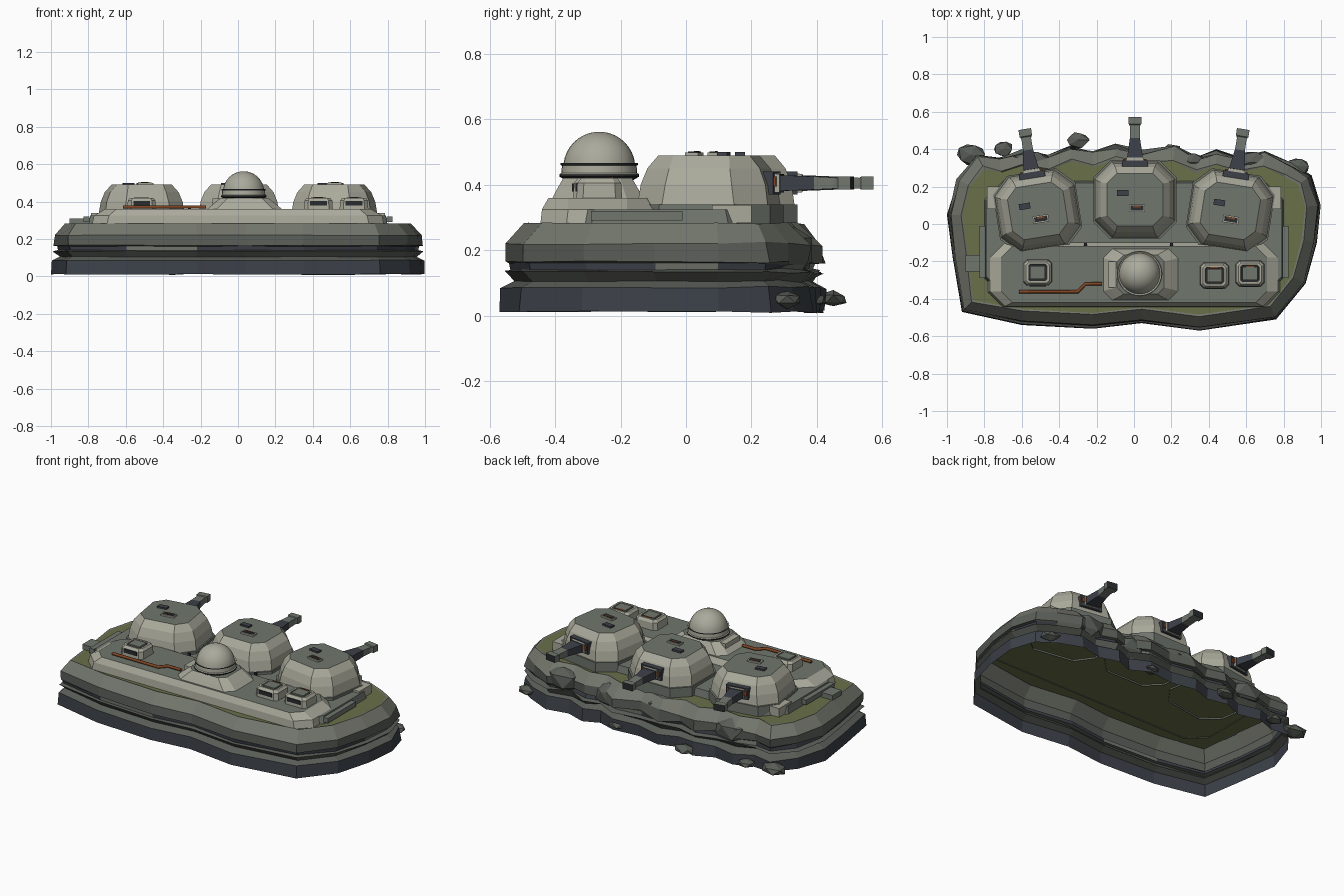
import bpy, bmesh, math, random
from mathutils import Vector, Matrix

random.seed(4)
default_cube = bpy.data.objects.get("Cube")
if default_cube:
    bpy.data.objects.remove(default_cube, do_unlink=True)


def make_material(name, red, green, blue):
    material = bpy.data.materials.new(name)
    material.use_nodes = True
    colour = (red, green, blue, 1)
    material.diffuse_color = colour
    material.node_tree.nodes["Principled BSDF"].inputs["Base Color"].default_value = colour
    return material


LIGHT = make_material("light concrete", .40, .40, .33)
DECK = make_material("grey concrete", .16, .18, .155)
ROCK = make_material("grey rock", .17, .18, .15)
DARK_ROCK = make_material("dark grey rock", .10, .11, .095)
SLATE = make_material("blue slate", .045, .053, .066)
GRASS = make_material("olive grass", .14, .16, .065)
RUST = make_material("rust", .22, .06, .018)
BLACK = make_material("dark steel", .022, .024, .026)


def finish(name, mesh_data, materials, matrix=None):
    mesh = bpy.data.meshes.new(name)
    if matrix:
        mesh_data.transform(matrix)
    mesh_data.to_mesh(mesh)
    mesh_data.free()
    for material in materials:
        mesh.materials.append(material)
    obj = bpy.data.objects.new(name, mesh)
    bpy.context.collection.objects.link(obj)
    return obj


def loft(name, rings, band_materials, top=None, bottom=None, matrix=None, patch=None):
    """Skin anticlockwise rings; one material for each band, and optional caps."""
    bm = bmesh.new()
    materials = list(dict.fromkeys(m for m in band_materials + [top, bottom, patch] if m))
    loops = [[bm.verts.new(p) for p in ring] for ring in rings]
    for low, high, material in zip(loops, loops[1:], band_materials):
        for i in range(len(low)):
            j = (i + 1) % len(low)
            face = bm.faces.new((low[i], low[j], high[j], high[i]))
            patched = patch and material == SLATE and low is not loops[0] and random.random() < .3
            face.material_index = materials.index(patch if patched else material)
    if top:
        bm.faces.new(loops[-1]).material_index = materials.index(top)
    if bottom:
        bm.faces.new(loops[0][::-1]).material_index = materials.index(bottom)
    return finish(name, bm, materials, matrix)


def octagon(x, y, half_x, half_y, cut, z):
    a, b = half_x - cut, half_y - cut
    corners = [(-a, -half_y), (a, -half_y), (half_x, -b), (half_x, b),
               (a, half_y), (-a, half_y), (-half_x, b), (-half_x, -b)]
    return [(x + u, y + v, z) for u, v in corners]


def box(name, centre, size, material, matrix=None):
    bm = bmesh.new()
    bmesh.ops.create_cube(bm, size=1)
    bm.transform(Matrix.Translation(centre) @ Matrix.Diagonal((*size, 1)))
    return finish(name, bm, [material], matrix)


def lathe(name, x, y, profile, materials, sides=32):
    rings = []
    for radius, z in profile:
        rings.append([(x + radius * math.cos(math.tau * i / sides),
                       y + radius * math.sin(math.tau * i / sides), z) for i in range(sides)])
    return loft(name, rings, materials, top=materials[-1])


# Island: open-bottomed rock shell in overlapping strata with a grass top
outline = [Vector(p) for p in (
    (-.92, -.47), (-.6, -.54), (-.22, -.56), (.04, -.53), (.35, -.57), (.76, -.51),
    (.92, -.32), (.98, -.1), (1, .1), (.95, .26), (.84, .33), (.7, .39), (.56, .36),
    (.44, .4), (.34, .36), (.22, .42), (.05, .4), (-.1, .43), (-.22, .39), (-.34, .42),
    (-.46, .37), (-.6, .4), (-.72, .36), (-.84, .37), (-.95, .24), (-1, .05), (-.97, -.18))]
count = len(outline)


def rock_ring(inset, z, rough):
    ring = []
    for i, point in enumerate(outline):
        along = (outline[(i + 1) % count] - outline[i - 1]).normalized()
        wobble = rough * random.uniform(-1, 1) * (1 if point.y > .2 else .3)
        inward = Vector((-along.y, along.x)) * max(0, inset + wobble)
        ring.append((point.x + inward.x, point.y + inward.y, z + wobble * .5))
    return ring


strata = [(0, .012, .012), (.005, .085, .012), (.045, .105, .01), (.012, .135, .015),
          (.035, .14, .01), (.03, .16, .012), (.015, .165, .012), (.018, .22, .015),
          (.075, .283, .008), (.085, .28, .004)]
loft("rock_island", [rock_ring(*layer) for layer in strata],
     [SLATE, DARK_ROCK, DARK_ROCK, DARK_ROCK, SLATE, DARK_ROCK, DARK_ROCK, ROCK, ROCK],
     top=GRASS, patch=ROCK)

# Loose boulders around the rear shore
for x, y, size in ((-.87, .37, .085), (-.7, .4, .06), (-.3, .45, .065), (.88, .31, .07), (.2, .39, .06)):
    bm = bmesh.new()
    bmesh.ops.create_icosphere(bm, subdivisions=1, radius=size)
    for vert in bm.verts:
        vert.co *= random.uniform(.8, 1.1)
    flatten = Matrix.Translation((x, y, .05)) @ Matrix.Diagonal((1, .75, .4, 1))
    finish("shore_boulder", bm, [DARK_ROCK], flatten)

# Rear outcrops that break up the cliff
for x, z in ((-.55, .19), (-.05, .2), (.3, .18), (.62, .2)):
    bm = bmesh.new()
    bmesh.ops.create_icosphere(bm, subdivisions=1, radius=.11)
    for vert in bm.verts:
        vert.co *= random.uniform(.85, 1.1)
    finish("cliff_outcrop", bm, [DARK_ROCK],
           Matrix.Translation((x, .33, z)) @ Matrix.Diagonal((1.1, .55, .7, 1)))

# Concrete decks
loft("lower_deck", [octagon(0, -.08, .8, .31, .1, .275), octagon(0, -.08, .79, .3, .1, .325)],
     [DECK], top=DECK)
loft("front_platform", [octagon(0, -.27, .78, .175, .08, .28), octagon(0, -.27, .77, .17, .08, .325),
                        octagon(0, -.27, .71, .15, .06, .36)], [LIGHT, LIGHT], top=DECK)
box("side_step", (-.85, -.21, .295), (.1, .09, .03), DECK)
for side in (-1, 1):
    box("side_block", (side * .74, .14, .31), (.09, .12, .055), LIGHT)
    box("deck_edge", (side * .81, -.15, .305), (.03, .28, .03), DECK)
for x in (-.26, .2):
    box("deck_bollard", (x, -.11, .36), (.015, .015, .025), BLACK)

# Gun turrets, the outer pair turned outwards
for label, x, y, turn in (("right", -.515, .07, 9), ("centre", .005, .13, 0), ("left", .515, .07, -9)):
    place = Matrix.Translation((x, y, 0)) @ Matrix.Rotation(math.radians(turn), 4, "Z")
    levels = [(.215, .09, .335), (.205, .09, .4), (.185, .08, .45), (.15, .055, .49)]
    loft(label + "_turret_base", [octagon(0, 0, .222, .21, .09, z) for z in (.27, .34)],
         [DECK], top=DECK, matrix=place)
    loft(label + "_turret", [octagon(0, 0, h, h * .94, cut, z) for h, cut, z in levels],
         [LIGHT] * 3, top=DECK, matrix=place)
    box(label + "_embrasure", (0, .18, .405), (.14, .06, .07), SLATE, place)
    for side in (-1, 1):
        box(label + "_embrasure_bolt", (side * .055, .213, .41), (.015, .008, .03), RUST, place)
    # Barrel built along its length from square sections
    sections = [(.055, .032, .16), (.045, .028, .225), (.042, .024, .226), (.027, .02, .33),
                (.026, .017, .39), (.03, .016, .4), (.034, .02, .405), (.034, .02, .443)]
    rings = [[(w, d, -h), (w, d, h), (-w, d, h), (-w, d, -h)] for w, h, d in sections]
    loft(label + "_gun", rings, [LIGHT, SLATE, SLATE, DECK, DECK, DECK, DECK], top=BLACK,
         matrix=place @ Matrix.Translation((0, 0, .405)))
    # Roof fittings
    box(label + "_roof_vent", (-.065, .035, .494), (.06, .032, .012), SLATE, place)
    box(label + "_roof_hatch", (.01, -.045, .494), (.085, .04, .01), LIGHT, place)
    box(label + "_roof_hatch_panel", (.01, -.045, .498), (.07, .026, .006), BLACK, place)
    box(label + "_roof_handle", (.01, -.038, .501), (.04, .008, .005), RUST, place)

# Radar dome on its pedestal
loft("dome_pedestal", [octagon(.035, -.27, .205, .14, .05, .355), octagon(.035, -.27, .17, .125, .045, .385),
                       octagon(.035, -.27, .125, .105, .035, .42)], [LIGHT, LIGHT], top=DECK)
box("pedestal_panel", (-.11, -.27, .39), (.05, .14, .05), LIGHT)
arc = [(.11 * math.cos(math.radians(a)), .452 + .11 * math.sin(math.radians(a)))
       for a in range(5, 90, 10)]
dome = lathe("radar_dome", .03, -.265,
             [(.105, .415), (.122, .425), (.122, .432), (.116, .436), (.114, .458), (.118, .46), (.118, .466)] + arc,
             [BLACK, BLACK, LIGHT, LIGHT, BLACK, BLACK] + [LIGHT] * len(arc))
bpy.context.view_layer.objects.active = dome
dome.select_set(True)
bpy.ops.object.shade_smooth_by_angle()
dome.select_set(False)

# Raised hatches with a recessed panel and a front slot
for x, y in ((-.515, -.26), (.43, -.275), (.62, -.265)):
    loft("hatch_frame", [octagon(x, y, .077, .07, .02, .355), octagon(x, y, .074, .067, .02, .405),
                         octagon(x, y, .062, .056, .015, .42), octagon(x, y, .05, .046, .01, .42),
                         octagon(x, y, .048, .044, .01, .412)], [LIGHT] * 4, top=BLACK)
    box("hatch_lid", (x, y, .416), (.08, .07, .012), DECK)
    box("hatch_slot", (x, y - .069, .392), (.09, .008, .024), BLACK)
    if x > 0:
        box("hatch_handle", (x, y + .04, .42), (.05, .008, .008), RUST)

# Rusty pipe along the front platform
curve = bpy.data.curves.new("rust_pipe", "CURVE")
curve.dimensions = "3D"
curve.bevel_depth = .009
curve.bevel_resolution = 1
curve.use_fill_caps = True
route = [(-.615, -.362), (-.3, -.362), (-.26, -.32), (-.17, -.32)]
spline = curve.splines.new("POLY")
spline.points.add(len(route) - 1)
for point, (x, y) in zip(spline.points, route):
    point.co = (x, y, .37, 1)
curve.materials.append(RUST)
bpy.context.collection.objects.link(bpy.data.objects.new("rust_pipe", curve))
